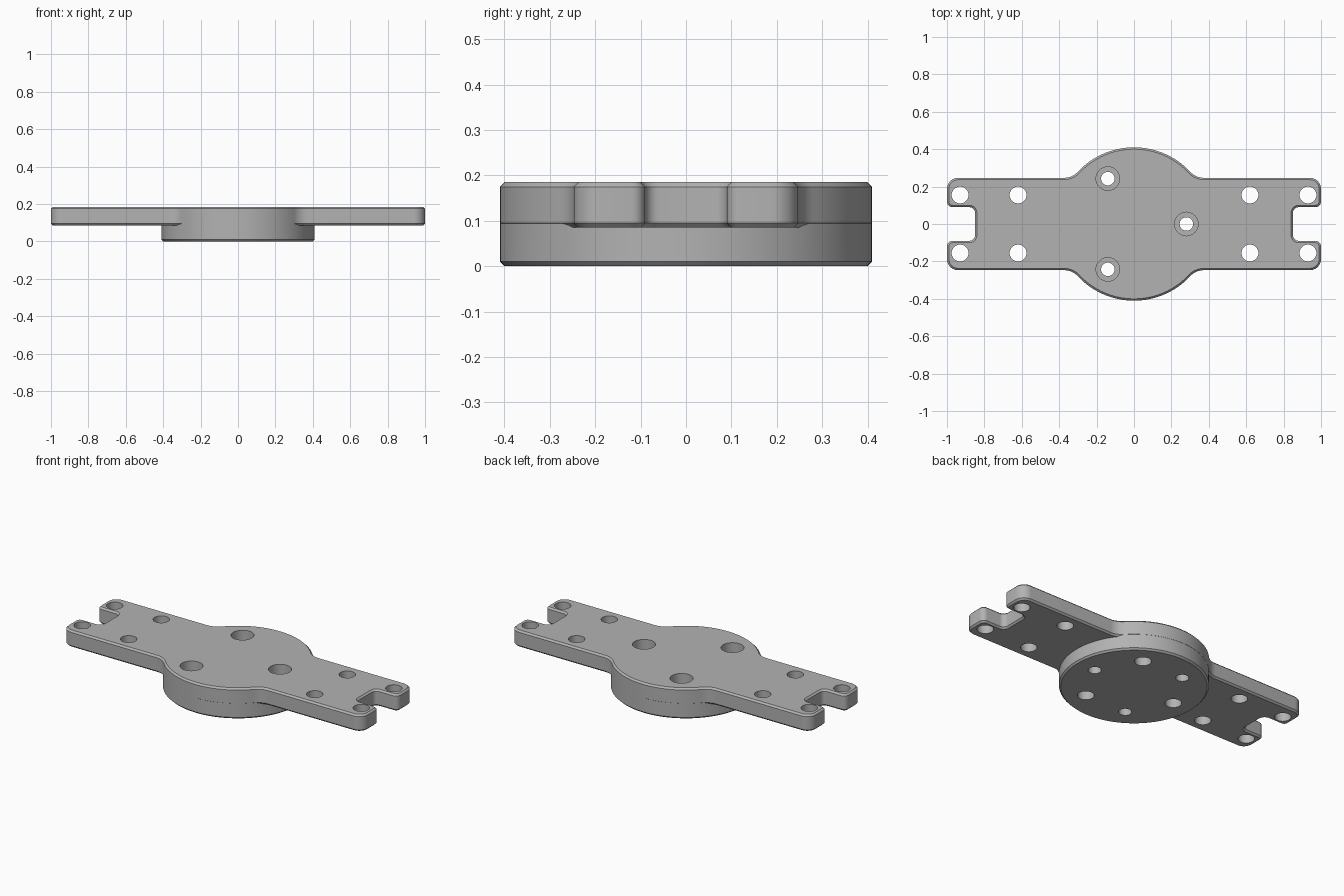
import bpy, bmesh
from math import sin, cos, radians, degrees, atan2, sqrt
from mathutils import Matrix

cube = bpy.data.objects.get("Cube")
if cube:
    bpy.data.objects.remove(cube)

HEIGHT, ARM_Z, CHAMFER = 0.185, 0.085, 0.01
DISC_R, ARM_W, NOTCH_X, NOTCH_W, FILLET = 0.41, 0.247, 0.85, 0.09, 0.1

grey = bpy.data.materials.new("machined_grey")
grey.use_nodes = True
colour = (0.45, 0.45, 0.45, 1)
grey.diffuse_color = colour
grey.node_tree.nodes["Principled BSDF"].inputs["Base Color"].default_value = colour


def arc(cx, cy, r, start, end, steps):
    angles = [radians(start + (end - start) * i / steps) for i in range(steps + 1)]
    return [(cx + r * cos(a), cy + r * sin(a)) for a in angles]


def add_object(name, bm):
    mesh = bpy.data.meshes.new(name)
    bm.to_mesh(mesh)
    bm.free()
    mesh.materials.append(grey)
    obj = bpy.data.objects.new(name, mesh)
    bpy.context.collection.objects.link(obj)
    return obj


def prism(name, points, z0, z1):
    """Extruded outline with chamfered top and bottom rims."""
    bm = bmesh.new()
    base = bm.faces.new([bm.verts.new((x, y, z0)) for x, y in points])
    top = bmesh.ops.extrude_face_region(bm, geom=[base], use_keep_orig=True)["geom"]
    verts = [v for v in top if isinstance(v, bmesh.types.BMVert)]
    bmesh.ops.translate(bm, verts=verts, vec=(0, 0, z1 - z0))
    bmesh.ops.recalc_face_normals(bm, faces=bm.faces)
    rims = [e for e in bm.edges if abs(e.verts[0].co.z - e.verts[1].co.z) < 1e-5]
    bmesh.ops.bevel(bm, geom=rims, offset=CHAMFER, segments=1, affect='EDGES')
    return add_object(name, bm)


def cylinders(name, specs):
    """One cutter made of upright cylinders: x, y, radius, bottom, top."""
    bm = bmesh.new()
    for x, y, r, z0, z1 in specs:
        bmesh.ops.create_cone(bm, cap_ends=True, segments=48, radius1=r, radius2=r,
                              depth=z1 - z0,
                              matrix=Matrix.Translation((x, y, (z0 + z1) / 2)))
    return add_object(name, bm)


def combine(target, other, operation):
    mod = target.modifiers.new(operation.lower(), 'BOOLEAN')
    mod.operation, mod.solver, mod.object = operation, 'EXACT', other
    bpy.context.view_layer.objects.active = target
    bpy.ops.object.modifier_apply(modifier=mod.name)
    bpy.data.objects.remove(other)


# Plate outline: notched arm end, blended into the round hub, one quarter
blend_y = ARM_W + FILLET
blend_x = sqrt((DISC_R + FILLET) ** 2 - blend_y ** 2)
blend = degrees(atan2(blend_y, blend_x))
quarter = (arc(NOTCH_X + 0.03, NOTCH_W - 0.03, 0.03, 180, 90, 6)
           + arc(0.97, NOTCH_W + 0.03, 0.03, 270, 360, 6)
           + arc(0.94, ARM_W - 0.06, 0.06, 0, 90, 10)
           + arc(blend_x, blend_y, FILLET, 270, 180 + blend, 10)
           + arc(0, 0, DISC_R, blend, 90, 20)[1:])
half = quarter + [(-x, y) for x, y in reversed(quarter[:-1])]
outline = half + [(x, -y) for x, y in reversed(half)]
body = prism("mounting_plate", outline, ARM_Z, HEIGHT)

# Round hub below the plate
hub = prism("hub", arc(0, 0, DISC_R - 0.0005, 0, 360, 128)[:-1], 0, HEIGHT - 0.03)
combine(body, hub, 'UNION')

# Arm holes and hub bores go through; counterbores above, blind sockets below
ring = [(0.28 * cos(radians(a)), 0.28 * sin(radians(a))) for a in range(0, 360, 60)]
through = [(sx * x, sy * 0.155, 0.045, -0.1, 0.3)
           for x in (0.62, 0.93) for sx in (-1, 1) for sy in (-1, 1)]
through += [(x, y, 0.036, -0.1, 0.3) for x, y in ring[::2]]
pockets = [(x, y, 0.063, 0.085, 0.3) for x, y in ring[::2]]
pockets += [(x, y, 0.046, -0.1, 0.1) for x, y in ring[1::2]]
combine(body, cylinders("through_holes", through), 'DIFFERENCE')
combine(body, cylinders("pockets", pockets), 'DIFFERENCE')

bpy.ops.object.select_all(action='DESELECT')
body.select_set(True)
bpy.context.view_layer.objects.active = body
bpy.ops.object.shade_smooth_by_angle(angle=radians(30))
